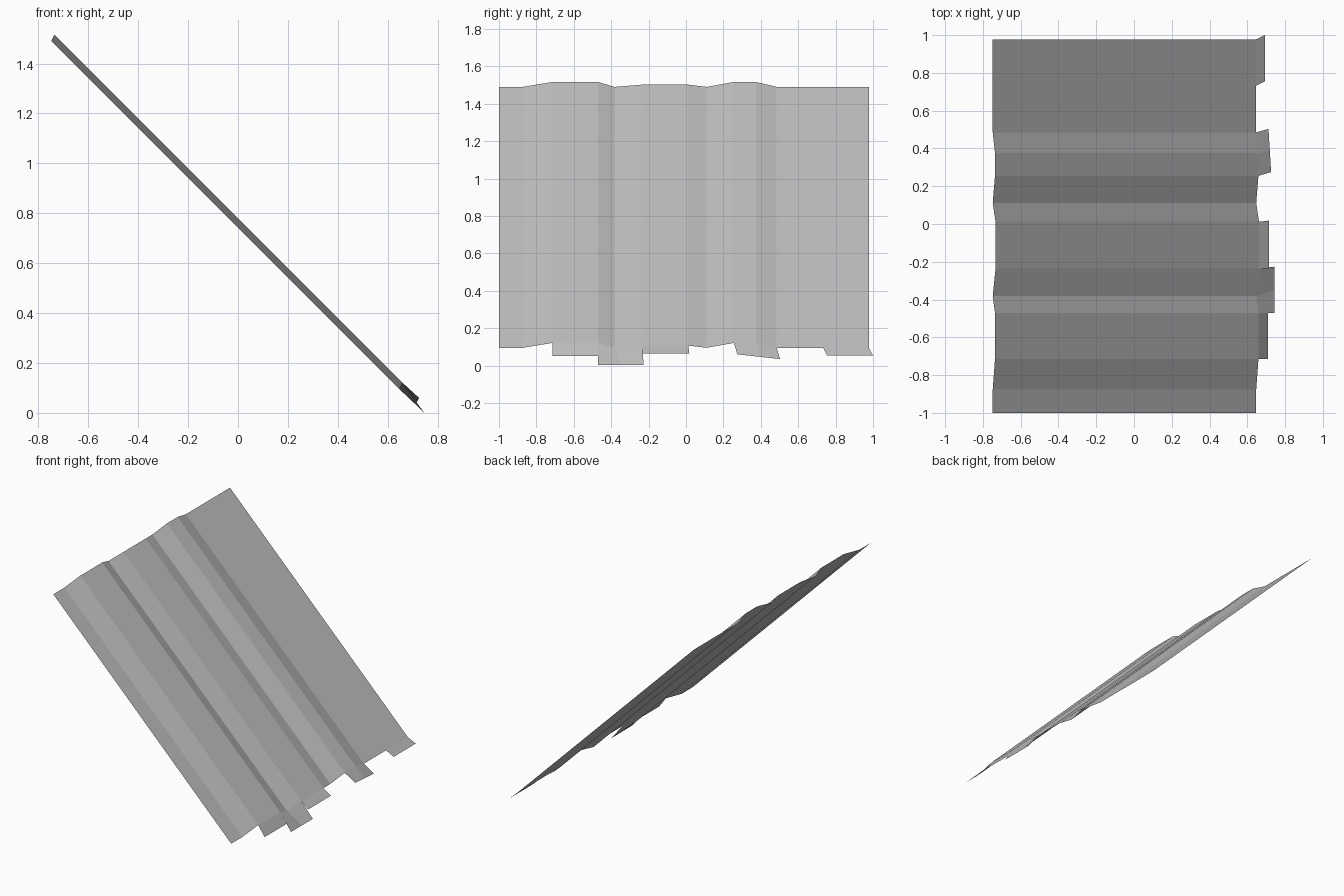
import bpy
import bmesh
from mathutils import Vector

cube = bpy.data.objects.get("Cube")
if cube:
    bpy.data.objects.remove(cube, do_unlink=True)

# One dull metal colour
metal = bpy.data.materials.new("dull grey metal")
metal.use_nodes = True
grey = (0.5, 0.5, 0.5, 1)
metal.diffuse_color = grey
metal.node_tree.nodes["Principled BSDF"].inputs["Base Color"].default_value = grey

# Corrugation heights: offsets of the sheet in x and z
FLAT = Vector((0, 0, 0))
RIDGE = Vector((0.012, 0, 0.026))
STEP = Vector((0.015, 0, 0.012))
TOP_EDGE = Vector((-0.748, 0, 1.49))
LOW_EDGE = Vector((0.647, 0, 0.095))

# Profile across the sheet, from front to back
profile = [(-1.0, FLAT), (-0.875, FLAT), (-0.715, RIDGE), (-0.47, RIDGE),
           (-0.382, FLAT), (-0.235, STEP), (0.012, STEP), (0.11, FLAT),
           (0.255, RIDGE), (0.375, RIDGE), (0.485, FLAT), (0.733, FLAT),
           (0.978, FLAT)]


def edge_points(edge):
    return [edge + offset + Vector((0, y, 0)) for y, offset in profile]


def add_surface(name, polygons):
    bm = bmesh.new()
    for polygon in polygons:
        bm.faces.new([bm.verts.new(p) for p in polygon])
    bmesh.ops.remove_doubles(bm, verts=bm.verts, dist=0.0001)
    mesh = bpy.data.meshes.new(name)
    bm.to_mesh(mesh)
    bm.free()
    mesh.materials.append(metal)
    obj = bpy.data.objects.new(name, mesh)
    bpy.context.collection.objects.link(obj)


# Sloping corrugated sheet
top, low = edge_points(TOP_EDGE), edge_points(LOW_EDGE)
add_surface("corrugated_sheet",
            [(top[i], low[i], low[i + 1], top[i + 1])
             for i in range(len(profile) - 1)])

# Bent tabs along the lower edge: first and last profile point, outer corners
tabs = [(2, 3, (0.71, -0.715, 0.05), (0.71, -0.47, 0.05)),
        (3, 5, (0.745, -0.47, 0.002), (0.745, -0.226, 0.002)),
        (5, 6, (0.715, -0.235, 0.064), (0.715, 0.018, 0.064)),
        (8, 10, (0.726, 0.275, 0.06), (0.712, 0.503, 0.035)),
        (11, 12, (0.693, 0.755, 0.053), (0.693, 1.0, 0.053))]
for number, (first, last, near, far) in enumerate(tabs, 1):
    near, far = Vector(near), Vector(far)
    span = last - first
    outer = [near.lerp(far, i / span) for i in range(span + 1)]
    add_surface(f"bent_tab_{number}",
                [(low[first + i], outer[i], outer[i + 1], low[first + i + 1])
                 for i in range(span)])
